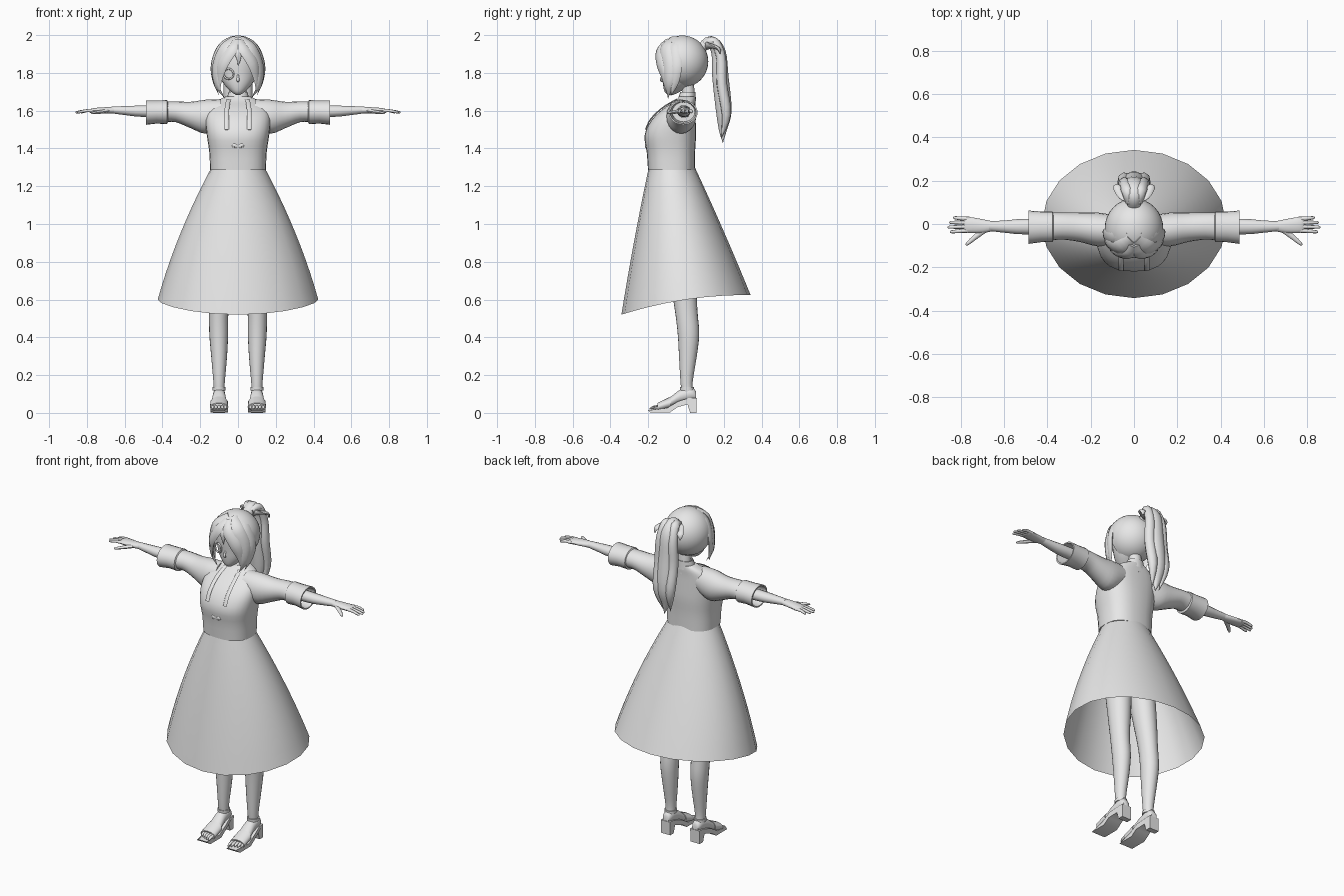
import bpy, bmesh
from math import sin, cos, pi, copysign
from mathutils import Vector

default = bpy.data.objects.get("Cube")
if default:
    bpy.data.objects.remove(default, do_unlink=True)

GREY = (0.8, 0.8, 0.8, 1)
mat = bpy.data.materials.new("pale_grey")
mat.use_nodes = True
mat.diffuse_color = GREY
mat.node_tree.nodes["Principled BSDF"].inputs["Base Color"].default_value = GREY


def finish(name, bm, mirror=False, angle=50):
    """Turn a bmesh into a shaded object, mirrored across x if asked."""
    bmesh.ops.recalc_face_normals(bm, faces=bm.faces)
    mesh = bpy.data.meshes.new(name)
    bm.to_mesh(mesh)
    bm.free()
    mesh.materials.append(mat)
    ob = bpy.data.objects.new(name, mesh)
    bpy.context.collection.objects.link(ob)
    bpy.ops.object.select_all(action='DESELECT')
    ob.select_set(True)
    bpy.context.view_layer.objects.active = ob
    bpy.ops.object.shade_smooth_by_angle(angle=angle * pi / 180)
    if mirror:
        ob.modifiers.new("mirror", 'MIRROR').use_clip = False
    return ob


def spline(rows, steps):
    """Smooth curve through rows of numbers of any width."""
    out = []
    for i in range(len(rows) - 1):
        a, b, c, d = (rows[min(max(i + k, 0), len(rows) - 1)] for k in (-1, 0, 1, 2))
        for s in range(steps):
            t = s / steps
            out.append([q + t / 2 * (r - p + t * (2 * p - 5 * q + 4 * r - w
                        + t * (3 * (q - r) + w - p))) for p, q, r, w in zip(a, b, c, d)])
    return out + [list(rows[-1])]


def skin(bm, rings, caps):
    loops = [[bm.verts.new(p) for p in ring] for ring in rings]
    for lo, hi in zip(loops, loops[1:]):
        for i in range(len(lo)):
            j = (i + 1) % len(lo)
            bm.faces.new((lo[i], lo[j], hi[j], hi[i]))
    if caps:
        bm.faces.new(loops[0])
        bm.faces.new(loops[-1])


def loft(name, axis, rows, mirror=False, sides=20, power=2, steps=3, caps=True):
    """Rows are (position on axis, centre u, centre v, radius u, radius v)."""
    order = {'x': (2, 0, 1), 'y': (0, 2, 1), 'z': (0, 1, 2)}[axis]
    rings = []
    for h, u, v, ru, rv in spline(rows, steps):
        ring = []
        for i in range(sides):
            c, s = cos(2 * pi * i / sides), sin(2 * pi * i / sides)
            p = (u + ru * copysign(abs(c) ** (2 / power), c),
                 v + rv * copysign(abs(s) ** (2 / power), s), h)
            ring.append([p[k] for k in order])
        rings.append(ring)
    bm = bmesh.new()
    skin(bm, rings, caps)
    return finish(name, bm, mirror)


def strand(name, rows, flat, centre, mirror=True, sides=8):
    """Tapered lock along rows of (x, y, z, half width), flattened away from centre."""
    path = spline(rows, 4)
    rings = []
    for i, row in enumerate(path):
        p = Vector(row[:3])
        r = max(row[3], 0.001)
        tangent = Vector(path[min(i + 1, len(path) - 1)][:3]) - Vector(path[max(i - 1, 0)][:3])
        side = tangent.cross(p - Vector(centre)).normalized()
        out = side.cross(tangent).normalized()
        rings.append([p + side * r * cos(2 * pi * k / sides) + out * r * flat * sin(2 * pi * k / sides)
                      for k in range(sides)])
    bm = bmesh.new()
    skin(bm, rings, True)
    return finish(name, bm, mirror)


# Skirt: flared open cone, hem dipping at the front
bm = bmesh.new()
rings = []
for n in range(11):
    t = n / 10
    ring = []
    for k in range(20):
        a = pi * k / 10
        s = sin(a)
        hem = 0.6 + 0.052 * s - 0.028 * s * s
        rx = 0.14 + 0.285 * t + 0.09 * t * (1 - t)
        ry = 0.122 + 0.22 * t + 0.02 * t * (1 - t)
        ring.append((rx * cos(a), -0.075 * (1 - t) + ry * s, 1.3 + (hem - 1.3) * t))
    rings.append(ring)
skin(bm, rings, False)
finish("skirt", bm)

# Bodice, collar and neck
loft("bodice", 'z', [
    (1.285, 0, -.077, .148, .124), (1.38, 0, -.08, .152, .128), (1.47, 0, -.083, .165, .136),
    (1.55, 0, -.066, .172, .117), (1.61, 0, -.036, .16, .085), (1.65, 0, -.005, .115, .055),
    (1.675, 0, .007, .065, .042)], power=2.5, sides=28)
loft("collar", 'z', [(1.65, 0, .003, .062, .05), (1.7, 0, .01, .05, .04),
                     (1.7, 0, .01, .045, .036), (1.67, 0, .01, .045, .036)], steps=1, caps=False)
loft("neck", 'z', [(1.62, 0, .01, .045, .04), (1.7, 0, .012, .037, .034), (1.78, 0, 0, .037, .036)])
strand("collar_band", [(.05, -.05, 1.66, .012), (.058, -.125, 1.615, .012), (.06, -.187, 1.555, .012),
                       (.06, -.214, 1.5, .012)], .3, (0.06, 0, 1.45))
strand("chest_bow", [(0, -.212, 1.41, .006), (.02, -.212, 1.415, .014), (.026, -.21, 1.405, .003)],
       .4, (0, 0, 1.41))

# Sleeves with turned cuffs
loft("sleeve", 'x', [
    (.09, -.03, 1.585, .07, .075), (.17, -.025, 1.568, .078, .09), (.25, -.015, 1.577, .068, .07),
    (.33, -.01, 1.594, .062, .055), (.39, -.012, 1.594, .065, .055)], mirror=True)
loft("cuff", 'x', [
    (.37, -.012, 1.594, .06, .052), (.376, -.012, 1.592, .07, .064), (.43, -.013, 1.593, .071, .061),
    (.488, -.015, 1.59, .077, .065), (.488, -.015, 1.59, .069, .058), (.4, -.013, 1.593, .06, .052)],
    mirror=True, steps=1, caps=False)

# Arms and hands
loft("arm", 'x', [(.25, -.01, 1.595, .036, .036), (.5, -.012, 1.597, .036, .031),
                  (.59, -.012, 1.6, .029, .025), (.67, -.01, 1.604, .022, .018)], mirror=True, sides=14)
loft("palm", 'x', [(.65, -.01, 1.603, .022, .018), (.7, -.01, 1.602, .032, .017),
                   (.765, -.004, 1.6, .037, .014), (.785, -.003, 1.598, .032, .009)],
     mirror=True, sides=14)
for n, (finger, tip) in enumerate(zip(("index", "middle", "ring", "little"), (.85, .86, .853, .835))):
    y = -.03 + .018 * n
    strand(finger + "_finger", [(.76, y, 1.6, .01), (.8, y * 1.08, 1.6, .009),
                                (tip - .008, y * 1.2, 1.592, .007), (tip, y * 1.2, 1.59, .002)],
           .9, (.8, y, 1))
strand("thumb", [(.685, -.025, 1.6, .013), (.73, -.058, 1.593, .012), (.768, -.09, 1.588, .008),
                 (.776, -.097, 1.587, .002)], .8, (.73, -.06, 1))

# Legs
loft("leg", 'z', [
    (.09, .1, .01, .028, .03), (.16, .1, .003, .03, .032), (.3, .1, .01, .042, .047),
    (.42, .102, .013, .05, .057), (.55, .102, 0, .052, .06), (.75, .092, -.02, .066, .073),
    (1, .08, -.05, .075, .088), (1.18, .07, -.07, .065, .08)], mirror=True)

# Feet and open-toe heeled shoes
loft("foot", 'y', [
    (.054, .1, .09, .02, .022), (.03, .1, .1, .03, .036), (-.03, .1, .087, .034, .036),
    (-.09, .1, .052, .041, .026), (-.14, .1, .033, .044, .018)], mirror=True)
loft("toe_strap", 'y', [(-.15, .1, .03, .044, .017), (-.15, .1, .03, .049, .023),
                        (-.08, .1, .054, .046, .033), (-.08, .1, .054, .04, .026)],
     mirror=True, steps=1, caps=False)
for n in range(5):
    x = .066 + .017 * n
    strand("toe", [(x, -.13, .035, .008), (x, -.17 + .006 * n, .03, .009),
                   (x, -.193 + .007 * n, .021, .003)], .9, (x, -.16, -1))
loft("ankle_strap", 'z', [(.118, .1, .006, .034, .037), (.136, .1, .005, .034, .037)],
     mirror=True, steps=1)
bm = bmesh.new()
sole = [(.055, 0), (.022, 0), (.008, .045), (-.045, .03), (-.085, .002), (-.19, .002), (-.2, .014),
        (-.1, .026), (-.04, .062), (.02, .08), (.057, .08)]
face = bm.faces.new([bm.verts.new((.058, y, z)) for y, z in sole])
grown = bmesh.ops.extrude_face_region(bm, geom=[face])["geom"]
bmesh.ops.translate(bm, vec=(.084, 0, 0), verts=[v for v in grown if isinstance(v, bmesh.types.BMVert)])
for v in bm.verts:
    width = .75 if v.co.y > 0 else (.6 if v.co.y < -.195 else 1.1)
    v.co.x = .1 + (v.co.x - .1) * width
finish("shoe_sole", bm, mirror=True, angle=35)

# Head
SKULL = (0, -.02, 1.86)
loft("face", 'z', [
    (1.684, 0, -.082, .012, .014), (1.7, 0, -.073, .036, .04), (1.74, 0, -.05, .074, .072),
    (1.79, 0, -.032, .1, .093), (1.86, 0, -.022, .115, .107), (1.93, 0, -.02, .098, .098),
    (1.97, 0, -.02, .05, .05)], sides=24)
strand("nose", [(0, -.123, 1.79, .004), (0, -.132, 1.762, .008), (0, -.116, 1.752, .004)], .8, SKULL, False)
bpy.ops.mesh.primitive_torus_add(location=(-.05, -.12, 1.795), rotation=(pi / 2, 0, -.3),
                                 major_radius=.027, minor_radius=.005,
                                 major_segments=20, minor_segments=8)
eye = bpy.context.object
eye.name = "eye_ring"
eye.data.materials.append(mat)
bpy.ops.object.shade_smooth()

# Hair cap, opened over the face
bm = bmesh.new()
bmesh.ops.create_uvsphere(bm, u_segments=32, v_segments=20, radius=1)
bmesh.ops.delete(bm, context='FACES', geom=[
    f for f in bm.faces if f.calc_center_median().y < -.15 and f.calc_center_median().z < .4])
for v in bm.verts:
    v.co = Vector(SKULL) + Vector((v.co.x * .135, v.co.y * .138, v.co.z * .138))
finish("hair_cap", bm)

# Parted bangs and side locks
strand("inner_bang", [(.005, -.1, 1.975, .02), (.03, -.142, 1.925, .03), (.078, -.138, 1.85, .032),
                      (.098, -.115, 1.77, .02), (.095, -.105, 1.7, 0)], .35, SKULL)
strand("middle_bang", [(.015, -.07, 1.985, .025), (.07, -.11, 1.935, .038), (.112, -.098, 1.84, .036),
                       (.113, -.092, 1.74, .024), (.07, -.095, 1.665, 0)], .35, SKULL)
strand("side_lock", [(.03, -.04, 1.985, .025), (.092, -.062, 1.935, .035), (.129, -.055, 1.84, .035),
                     (.124, -.06, 1.75, .022), (.1, -.08, 1.68, 0)], .35, SKULL)
strand("crown_tuft", [(0, -.1, 1.965, .02), (0, -.145, 1.915, .022), (.004, -.15, 1.87, .01),
                      (0, -.143, 1.835, 0)], .4, SKULL, False)

# Ponytail: main lock, side locks and tie
PONY = (0, 0, 1.7)
strand("ponytail", [(0, .08, 1.93, .03), (0, .13, 1.965, .037), (0, .172, 1.91, .046),
                    (0, .182, 1.78, .052), (0, .2, 1.6, .05), (0, .195, 1.5, .026), (.01, .195, 1.43, 0)],
       .85, PONY, False, sides=14)
strand("ponytail_lock", [(.02, .1, 1.955, .02), (.03, .15, 1.965, .027), (.04, .185, 1.88, .03),
                         (.045, .19, 1.74, .032), (.042, .213, 1.58, .028), (.025, .185, 1.45, 0)],
       .9, PONY)
strand("hair_tie", [(0, .105, 1.94, .02), (.045, .12, 1.945, .022), (.08, .17, 1.93, .018),
                    (.085, .18, 1.9, .003)], .5, (0, 0, 1.9))
